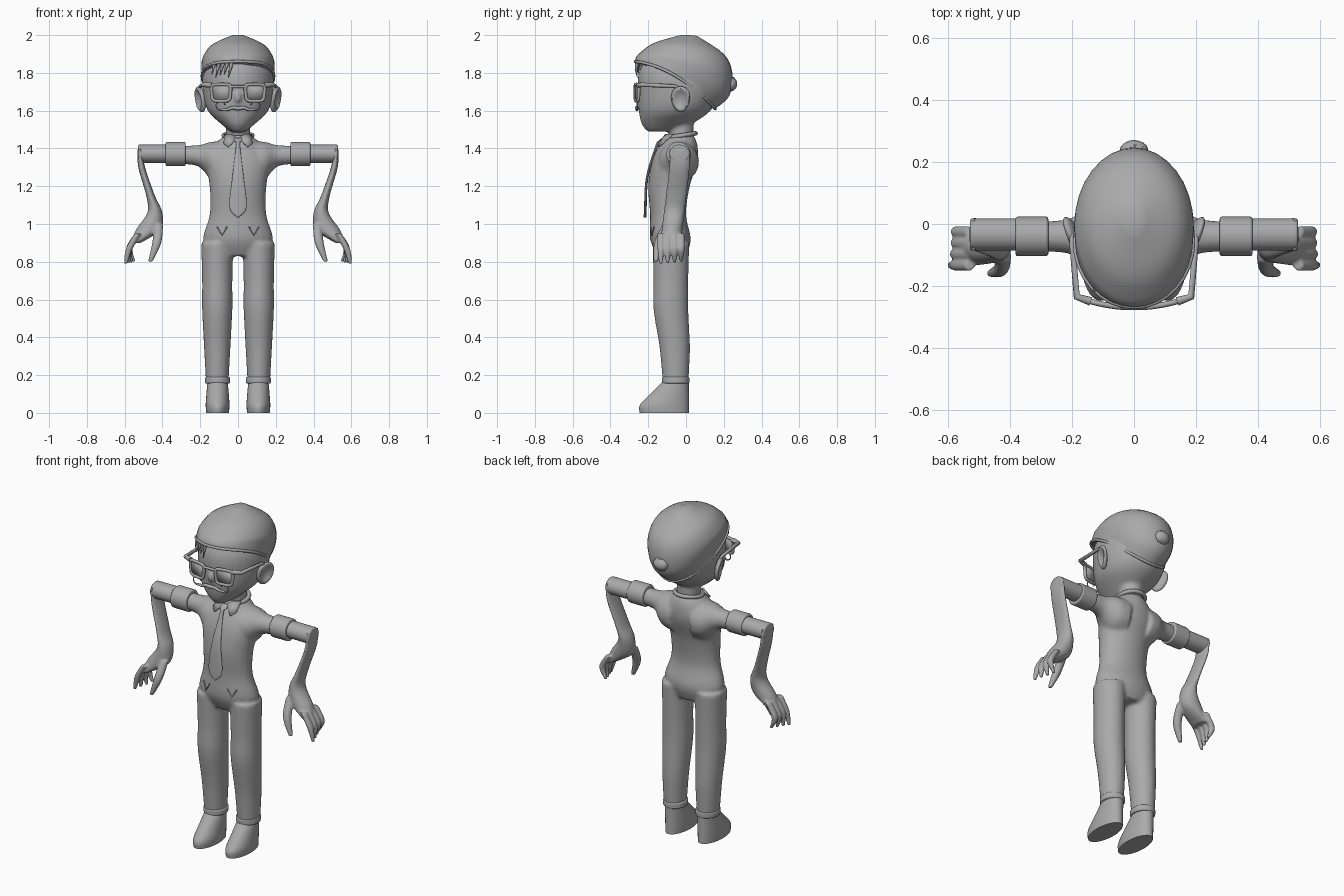
import bpy, bmesh, math, random
from mathutils import Matrix, Vector

random.seed(3)
if "Cube" in bpy.data.objects:
    bpy.data.objects.remove(bpy.data.objects["Cube"])

grey = bpy.data.materials.new("plain_grey")
grey.use_nodes = True
grey.diffuse_color = (.4, .4, .4, 1)
grey.node_tree.nodes["Principled BSDF"].inputs["Base Color"].default_value = grey.diffuse_color
turn = [math.tau * step / 32 for step in range(32)]


def add_object(name, data, mirror):
    part = bpy.data.objects.new(name, data)
    bpy.context.collection.objects.link(part)
    data.materials.append(grey)
    if mirror:
        part.modifiers.new("Mirror", "MIRROR")
    return part


def finish(name, bm, mirror=False, voxel=None):
    """Turn a bmesh into a smooth object, optionally fusing its pieces."""
    bmesh.ops.recalc_face_normals(bm, faces=bm.faces)
    for face in bm.faces:
        face.smooth = True
    mesh = bpy.data.meshes.new(name)
    bm.to_mesh(mesh)
    bm.free()
    mesh.set_sharp_from_angle(angle=math.radians(50))
    part = add_object(name, mesh, mirror)
    if voxel:
        fuse = part.modifiers.new("Fuse", "REMESH")
        fuse.mode, fuse.voxel_size, fuse.use_smooth_shade = "VOXEL", voxel, True
        relax = part.modifiers.new("Relax", "SMOOTH")
        relax.factor, relax.iterations = .5, 5
    return part


def oval(x, y, z, wide, deep, slope=0, lift=0):
    return x, y, z, wide, deep, slope, lift


def level(z, wide, front, back, x=0):
    return oval(x, (front + back) / 2, z, wide, (back - front) / 2)


def ring_points(ring):
    x, y, z, wide, deep, slope, lift = ring
    return [Vector((x + wide * math.cos(t), y + deep * math.sin(t),
                    z + slope * math.sin(t) + lift * math.cos(t) ** 2)) for t in turn]


def spline(keys, steps=5):
    """Pass a smooth curve through rows of numbers."""
    keys = [keys[0], *keys, keys[-1]]
    rows = []
    for a, b, c, d in zip(keys, keys[1:], keys[2:], keys[3:]):
        for step in range(steps):
            t = step / steps
            rows.append([q + t / 2 * (r - p + t * (2 * p - 5 * q + 4 * r - s
                                                  + t * (3 * (q - r) + s - p)))
                         for p, q, r, s in zip(a, b, c, d)])
    return rows + [keys[-1]]


def loft(bm, keys, sideways=0):
    """Skin a closed body over rings, upright or along the x axis."""
    loops = []
    for ring in spline(keys):
        points = ring_points(ring)
        if sideways:
            points = [Vector((p.z * sideways, p.y, p.x)) for p in points]
        loops.append([bm.verts.new(p) for p in points])
    for low, high in zip(loops, loops[1:]):
        for i in range(len(turn)):
            bm.faces.new((low[i - 1], low[i], high[i], high[i - 1]))
    bm.faces.new(loops[0])
    bm.faces.new(loops[-1])


def ball(bm, centre, scale):
    place = Matrix.Translation(centre) @ Matrix.Diagonal((*scale, 1))
    return bmesh.ops.create_uvsphere(bm, u_segments=24, v_segments=16, radius=1,
                                     matrix=place)["verts"]


def drum(name, centre, scale, sideways=False):
    """Softly bevelled band, mirrored to both sides."""
    bm = bmesh.new()
    spin = Matrix.Rotation(math.pi / 2 if sideways else 0, 4, "Y")
    place = Matrix.Translation(centre) @ Matrix.Diagonal((*scale, 1)) @ spin
    bmesh.ops.create_cone(bm, cap_ends=True, segments=32, radius1=1, radius2=1,
                          depth=2, matrix=place)
    part = finish(name, bm)
    bevel = part.modifiers.new("Bevel", "BEVEL")
    bevel.width, bevel.segments = .008, 3
    part.modifiers.new("Mirror", "MIRROR")


def tube(name, points, radius, taper=None, closed=False, mirror=False):
    curve = bpy.data.curves.new(name, "CURVE")
    curve.dimensions, curve.bevel_depth, curve.bevel_resolution = "3D", radius, 2
    curve.use_fill_caps = True
    path = curve.splines.new("POLY")
    path.points.add(len(points) - 1)
    for i, (dot, place) in enumerate(zip(path.points, points)):
        dot.co = (*place, 1)
        if taper:
            dot.radius = taper(i / (len(points) - 1))
    path.use_cyclic_u = closed
    add_object(name, curve, mirror)


def plate(name, points, thickness):
    bm = bmesh.new()
    bm.faces.new([bm.verts.new(p) for p in points])
    part = finish(name, bm, mirror=True)
    solid = part.modifiers.new("Thickness", "SOLIDIFY")
    solid.thickness, solid.offset = thickness, 0


# Suit: torso, sleeves and trouser legs fused together
bm = bmesh.new()
loft(bm, [level(*row) for row in (
    (.83, .14, -.15, 0), (.92, .185, -.19, .025), (1.05, .15, -.19, 0), (1.2, .15, -.2, .02),
    (1.33, .17, -.18, .06), (1.42, .12, -.14, .06), (1.47, .07, -.1, .04))])
for side in (-1, 1):
    loft(bm, [oval(1.395 - .6 * r, -.04, x, r, r) for x, r in (
        (.07, .11), (.14, .1), (.2, .06), (.26, .05), (.33, .05))], sideways=side)
    loft(bm, [oval(side * .11, y, z, r, r * 1.15) for z, r, y in (
        (.17, .06, -.055), (.35, .07, -.06), (.55, .08, -.08), (.7, .08, -.08),
        (.9, .085, -.08))])
finish("suit", bm, voxel=.01)

# Trouser hems, shoes, sleeve cuffs and elbows
drum("trouser_hems", (.108, -.055, .173), (.066, .073, .018))
bm = bmesh.new()
loft(bm, [level(z, wide, front, .015, x=.108) for z, wide, front in (
    (0, .06, -.245), (.04, .063, -.245), (.09, .06, -.2), (.17, .053, -.12))])
finish("shoes", bm, mirror=True)
drum("sleeve_cuffs", (.33, -.04, 1.37), (.053, .064, .064), sideways=True)
drum("elbows", (.45, -.034, 1.372), (.08, .052, .048), sideways=True)

# Flat hanging forearm with palm, fingers and thumb
bm = bmesh.new()
loft(bm, [oval(x, min(-.035, .12 * z - .19), z, wide, .055) for z, x, wide in (
    (1.4, .52, .012), (1.3, .51, .018), (1.15, .463, .023), (1.06, .44, .04),
    (.97, .475, .065), (.9, .54, .025))])


def digit(path, radius):
    loft(bm, [oval(*place, radius * k, radius * k) for place, k in zip(path, (1, 1, .5))])


for finger in range(4):
    y = -.025 - finger * .036
    spread = finger * .015
    digit([(.53, y, .95), (.575, y, .87), (.55 + spread, y, .8 - spread / 4)], .018)
digit([(.42, -.1, 1), (.43, -.145, .9), (.465, -.16, .8)], .024)
finish("forearms_and_hands", bm, mirror=True, voxel=.006)

# Head with neck and nose
bm = bmesh.new()
loft(bm, [level(z, .065, -.09, .04) for z in (1.42, 1.6)])
loft(bm, [level(*row) for row in (
    (1.49, .04, -.205, -.06), (1.53, .09, -.235, .03), (1.6, .16, -.25, .13),
    (1.7, .187, -.255, .18), (1.8, .185, -.25, .18), (1.9, .14, -.2, .13))])
ball(bm, (0, -.255, 1.67), (.018, .02, .03))
finish("head", bm, voxel=.01)

# Ears: dished on the outside, splayed outward
bm = bmesh.new()
for vert in ball(bm, (0, 0, 0), (1, 1, 1)):
    x, y, z = vert.co
    if x > .6:
        x -= 3 * (x - .6)
    vert.co = (.2 + .024 * x + .018 * y + .01 * z, .05 * y * (1 + z / 6) - .028, 1.66 + .068 * z)
finish("ears", bm, mirror=True)

# Slouchy hat, tilted down at the back, with rim and pompom
hat = []
for wide, side, front, brow, back, nape in (
        (.19, 1.785, -.268, 1.86, .155, 1.61), (.193, 1.83, -.266, 1.88, .23, 1.68),
        (.187, 1.88, -.24, 1.91, .245, 1.8), (.14, 1.945, -.165, 1.96, .2, 1.9),
        (.03, 2, -.03, 2, .06, 1.995)):
    middle = (brow + nape) / 2
    hat.append(oval(0, (front + back) / 2, middle, wide, (back - front) / 2,
                    (nape - brow) / 2, side - middle))
bm = bmesh.new()
loft(bm, hat)
finish("hat", bm)
tube("hat_rim", ring_points(hat[0]), .008, closed=True)
bm = bmesh.new()
for vert in ball(bm, (0, .237, 1.742), (.046, .034, .038)):
    vert.co *= random.uniform(.998, 1.002)
finish("pompom", bm)

# Hair fringe: tapering locks of uneven length
for lock in range(5):
    x = .022 * lock - .14
    y = 3 * x * x - .265
    length = random.uniform(.06, .1)
    tube("fringe_lock", [(x + .02, y, 1.86), (x + .01, y - .008, 1.86 - length / 2),
                         (x, y, 1.86 - length)], .011, taper=lambda t: 1.1 - t)

# Glasses: rounded square rims, lenses, bridge and temples
lens = []
for t in turn:
    across, up = (math.copysign(abs(v) ** .4, v) for v in (math.cos(t), math.sin(t)))
    x = .09 + across * (.05 + .004 * up)
    lens.append((x, x * x - .27, 1.695 + .044 * up))
tube("glasses_rims", lens, .009, closed=True, mirror=True)
plate("glasses_lenses", lens, .004)
tube("glasses_bridge", [(x, -.27, 1.727) for x in (-.04, 0, .04)], .008)
tube("glasses_temples", [(.14, -.25, 1.735), (.185, -.235, 1.737), (.2, -.06, 1.73),
                         (.2, -.02, 1.71)], .011, taper=lambda t: 1.3 - t * .7, mirror=True)

# Moustache ending in open curls
curl = [(.093 + .024 * math.cos(t), -.258, 1.627 + .024 * math.sin(t))
        for t in (step / 2 - 2 for step in range(11))]
tube("moustache", [(0, -.258, 1.612), (.03, -.262, 1.616), (.06, -.26, 1.605)] + curl, .01,
     taper=lambda t: max(.3, 1.1 - 2 * t), mirror=True)

# Collar band, collar flaps and tie
tube("collar_band", ring_points(oval(0, -.027, 1.468, .076, .078, .012)), .012, closed=True)
plate("collar_flaps", [(.004, -.115, 1.452), (.035, -.108, 1.475), (.072, -.07, 1.475),
                       (.075, -.125, 1.425), (.052, -.15, 1.408)], .008)
bm = bmesh.new()
loft(bm, [oval(0, y, z, wide, .007) for z, y, wide in (
    (1.455, -.12, .018), (1.44, -.14, .021), (1.415, -.155, .011), (1.25, -.205, .03),
    (1.09, -.215, .045), (1.035, -.217, .004))])
finish("tie", bm)

# Pocket creases
tube("pocket_creases", [(.11, -.168, .985), (.085, -.182, .94), (.058, -.186, .985)], .004,
     mirror=True)
